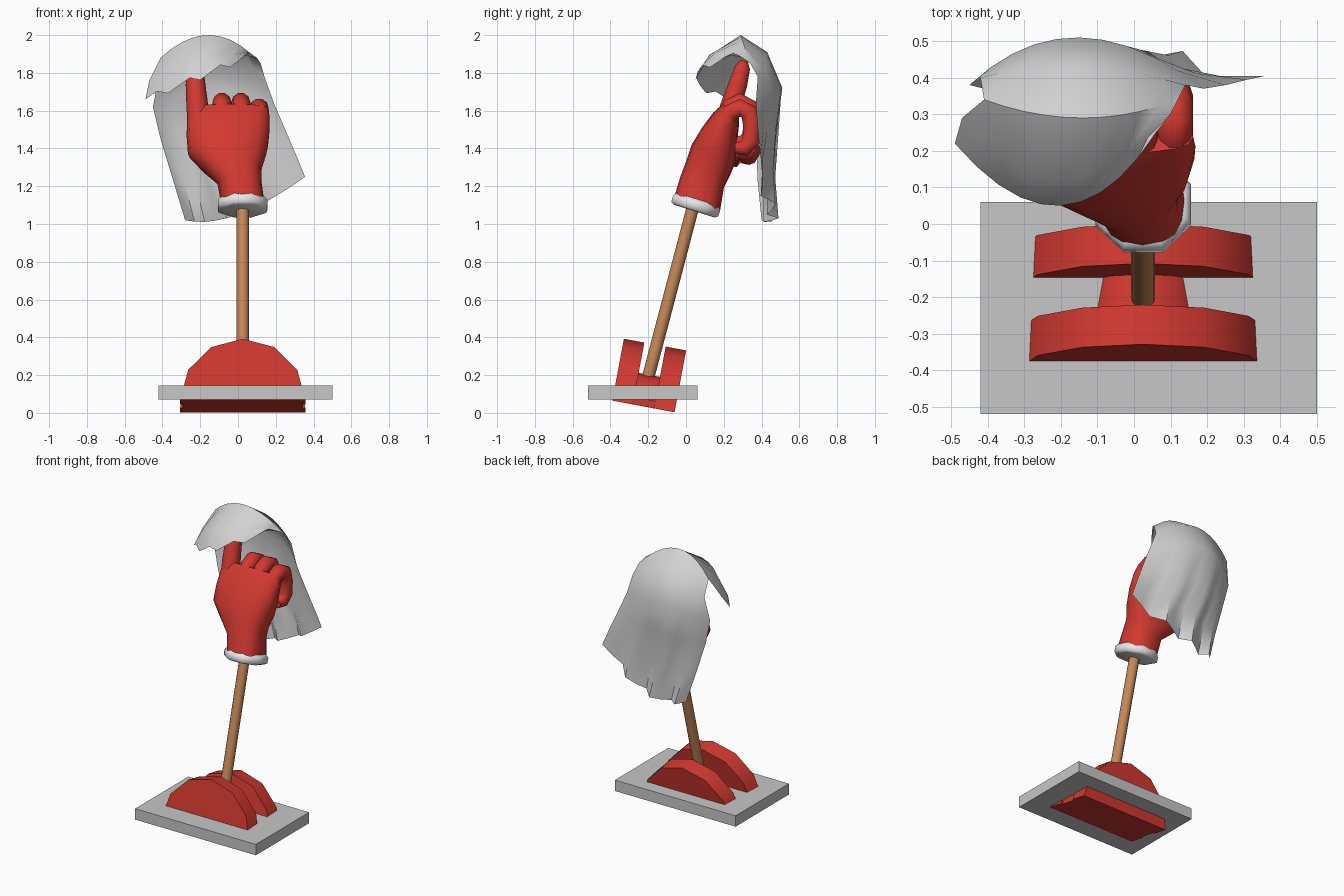
import bpy, bmesh, math
from mathutils import Vector, Matrix

if "Cube" in bpy.data.objects:
    bpy.data.objects.remove(bpy.data.objects["Cube"])


def material(name, rgb):
    m = bpy.data.materials.new(name)
    m.diffuse_color = (*rgb, 1)
    m.use_nodes = True
    m.node_tree.nodes["Principled BSDF"].inputs["Base Color"].default_value = m.diffuse_color
    return m


RED = material("red", (0.64, 0.04, 0.03))
WOOD = material("wood", (0.56, 0.25, 0.10))
STONE = material("stone_grey", (0.57, 0.57, 0.57))
CLOTH = material("cloth_grey", (0.65, 0.65, 0.65))
WHITE = material("cuff_white", (0.8, 0.8, 0.8))


def make(name, verts, faces, mat, angle=None, normals=True):
    mesh = bpy.data.meshes.new(name)
    mesh.from_pydata([tuple(v) for v in verts], [], faces)
    mesh.materials.append(mat)
    if normals:
        bm = bmesh.new()
        bm.from_mesh(mesh)
        bmesh.ops.recalc_face_normals(bm, faces=bm.faces)
        bm.to_mesh(mesh)
        bm.free()
    ob = bpy.data.objects.new(name, mesh)
    bpy.context.collection.objects.link(ob)
    if angle:
        bpy.ops.object.select_all(action='DESELECT')
        ob.select_set(True)
        bpy.context.view_layer.objects.active = ob
        bpy.ops.object.shade_smooth_by_angle(angle=math.radians(angle))
    return ob


def loft(name, rings, mat, angle=60):
    """Skin equal-sized closed rings and cap both ends."""
    n = len(rings[0])
    verts = [v for r in rings for v in r]
    faces = [(i * n + j, i * n + (j + 1) % n, (i + 1) * n + (j + 1) % n, (i + 1) * n + j)
             for i in range(len(rings) - 1) for j in range(n)]
    faces += [tuple(range(n)), tuple(range((len(rings) - 1) * n, len(rings) * n))]
    return make(name, verts, faces, mat, angle)


def tube(name, path, radii, mat, sides=10):
    """Tube along a path lying mostly in the yz plane."""
    pts = [Vector(p) for p in path]
    rings = []
    for i, p in enumerate(pts):
        t = (pts[min(i + 1, len(pts) - 1)] - pts[max(i - 1, 0)]).normalized()
        ref = Vector((1, 0, 0)) if abs(t.x) < 0.8 else Vector((0, 0, 1))
        u = (ref - t * ref.dot(t)).normalized()
        v = t.cross(u)
        rings.append([p + radii[i] * (u * math.cos(k * math.tau / sides) + v * math.sin(k * math.tau / sides))
                      for k in range(sides)])
    return loft(name, rings, mat)


# base slab
bx, by, bz = (-0.42, 0.5), (-0.52, 0.06), (0.07, 0.145)
loft("base_slab", [[(bx[0], by[0], z), (bx[1], by[0], z), (bx[1], by[1], z), (bx[0], by[1], z)]
                   for z in bz], STONE, None)

# tilted half spool: two half discs, a hub and a filled foot
tilt = math.radians(10.6)
along = Vector((0, math.cos(tilt), -math.sin(tilt)))
up = Vector((0, math.sin(tilt), math.cos(tilt)))
origin = Vector((0.025, -0.39, 0.065))


def spool(name, s0, s1, outline):
    loft(name, [[origin + along * s + Vector((x, 0, 0)) + up * h for x, h in outline]
                for s in (s0, s1)], RED, 40)


def half_disc(r):
    return [(r * math.cos(k * math.pi / 6), r * math.sin(k * math.pi / 6)) for k in range(7)]


spool("front_spool_disc", 0, 0.11, half_disc(0.333))
spool("back_spool_disc", 0.225, 0.335, half_disc(0.333))
spool("spool_hub", 0.10, 0.235, half_disc(0.17))
spool("spool_foot", 0.02, 0.32, [(-0.32, 0), (0.32, 0), (0.32, 0.04), (-0.32, 0.04)])

# wooden stick
tube("stick", [(0.025, -0.205, 0.17), (0.025, 0.05, 1.14)], [0.033, 0.033], WOOD, 12)

# rounded glove cuff
cuff_turn = Matrix.Rotation(-math.radians(17.5), 3, 'X')
loft("cuff", [[Vector((0.025, 0.052, 1.097)) + cuff_turn @ Vector(
    (r * math.cos((k + 0.5) * math.tau / 8), r * math.sin((k + 0.5) * math.tau / 8), h)) for k in range(8)]
    for h, r in ((-0.03, 0.12), (-0.02, 0.14), (0.015, 0.142), (0.035, 0.125))], WHITE, 60)

# glove palm: left x, right x, front y, front z, back y, back z
palm = [(-0.09, 0.14, -0.06, 1.15, 0.18, 1.07), (-0.11, 0.125, -0.03, 1.25, 0.20, 1.19),
        (-0.19, 0.125, 0.0, 1.33, 0.23, 1.25), (-0.265, 0.15, 0.03, 1.42, 0.26, 1.32),
        (-0.272, 0.165, 0.085, 1.51, 0.27, 1.42), (-0.27, 0.168, 0.145, 1.59, 0.28, 1.52),
        (-0.255, 0.162, 0.195, 1.635, 0.28, 1.59)]
rings = []
for x0, x1, yf, zf, yb, zb in palm:
    ring = []
    for k in range(16):
        c, s = math.cos(k * math.tau / 16), math.sin(k * math.tau / 16)
        c, s = math.copysign(abs(c) ** 0.8, c), math.copysign(abs(s) ** 0.8, s)
        f = (s + 1) / 2
        ring.append((x0 + (x1 - x0) * (c + 1) / 2, yf + (yb - yf) * f, zf + (zb - zf) * f))
    rings.append(ring)
loft("glove_palm", rings, RED)

# three curled fingers
for i, (x, dz) in enumerate(((-0.085, 0.0), (0.015, 0.0), (0.112, -0.03))):
    curl = [(0.19, 1.55), (0.235, 1.62), (0.285, 1.645), (0.335, 1.62), (0.35, 1.55),
            (0.345, 1.47), (0.31, 1.43), (0.26, 1.43)]
    tube(f"curled_finger_{i + 1}", [(x, y, z + dz) for y, z in curl],
         [0.04, 0.05, 0.05, 0.05, 0.05, 0.05, 0.045, 0.03], RED)

# raised finger and folded thumb
tube("raised_finger", [(-0.21, 0.2, 1.5), (-0.215, 0.235, 1.62), (-0.225, 0.275, 1.74),
                       (-0.225, 0.30, 1.83), (-0.225, 0.307, 1.865)],
     [0.055, 0.058, 0.052, 0.042, 0.02], RED)
tube("folded_thumb", [(-0.2, 0.17, 1.38), (-0.15, 0.26, 1.36), (-0.07, 0.33, 1.37),
                      (0.02, 0.345, 1.39), (0.06, 0.345, 1.40)],
     [0.05, 0.06, 0.058, 0.05, 0.025], RED)

# draped cloth: left, middle and right point of each row, front lip to back hem
drape = [((-0.49, 0.22, 1.66), (-0.20, 0.05, 1.78), (0.06, 0.25, 1.89)),
         ((-0.47, 0.29, 1.76), (-0.20, 0.12, 1.89), (0.10, 0.30, 1.88)),
         ((-0.41, 0.34, 1.88), (-0.14, 0.29, 2.00), (0.12, 0.34, 1.85)),
         ((-0.42, 0.40, 1.78), (-0.15, 0.43, 1.91), (0.14, 0.38, 1.78)),
         ((-0.45, 0.38, 1.62), (-0.15, 0.51, 1.72), (0.19, 0.37, 1.64)),
         ((-0.41, 0.37, 1.45), (-0.12, 0.485, 1.50), (0.25, 0.37, 1.50)),
         ((-0.34, 0.38, 1.22), (-0.04, 0.455, 1.26), (0.31, 0.375, 1.36)),
         ((-0.28, 0.40, 1.02), (0.00, 0.46, 1.05), (0.355, 0.375, 1.25))]
cols, verts = 11, []
for r, row in enumerate(drape):
    a, b, c = map(Vector, row)
    for k in range(cols):
        t = 2 * k / (cols - 1) - 1
        p = a * (t * (t - 1) / 2) + b * (1 - t * t) + c * (t * (t + 1) / 2)
        fold = 0.035 * max(0, r - 4) / 3 * math.sin(k * 2.1)
        p.y += fold
        if r == 0:
            p.z += 0.02 * math.sin(k * 2.1)
        verts.append(p)
faces = [(r * cols + k, r * cols + k + 1, (r + 1) * cols + k + 1, (r + 1) * cols + k)
         for r in range(len(drape) - 1) for k in range(cols - 1)]
make("draped_cloth", verts, faces, CLOTH, 50, normals=False)
